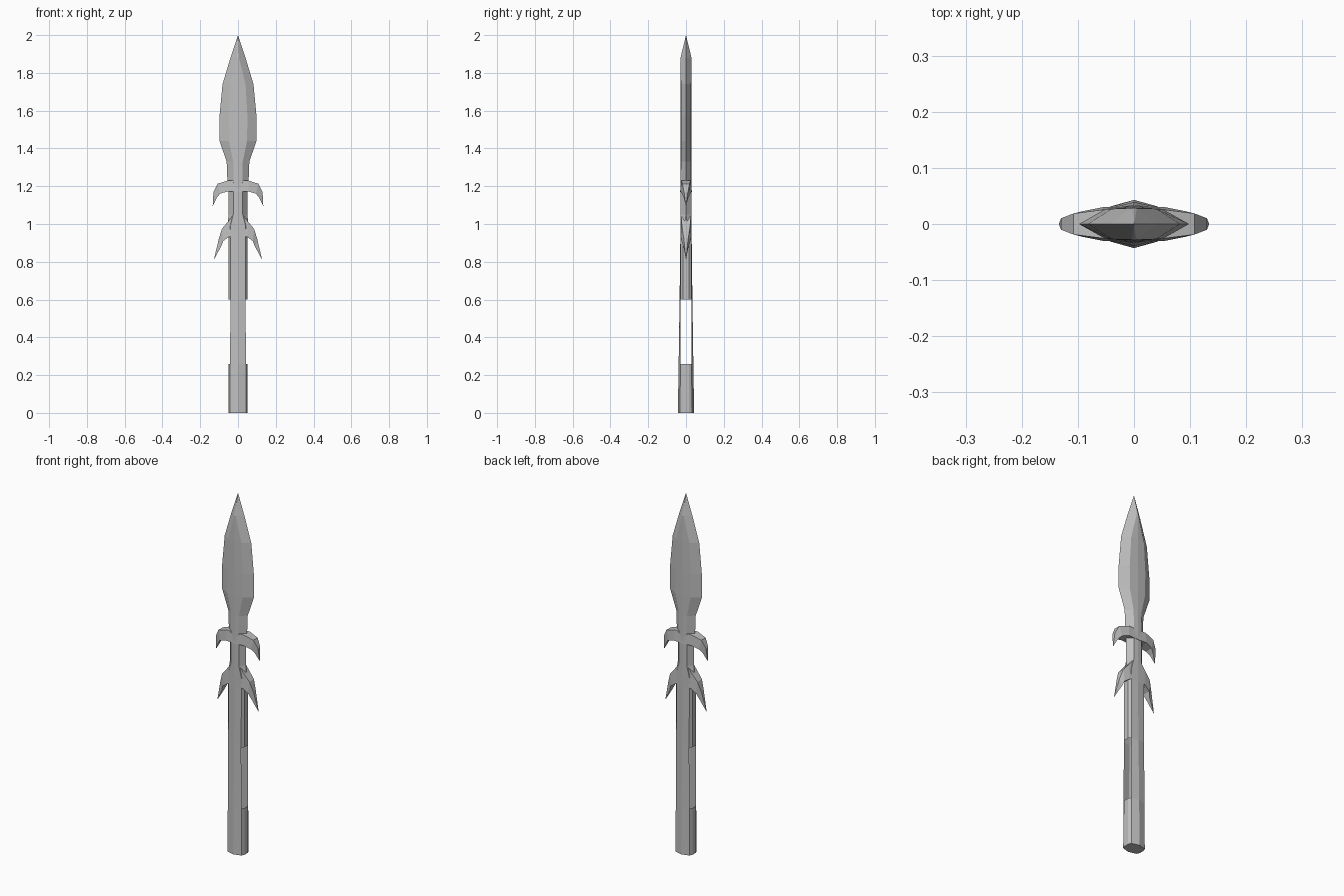
import bpy, bmesh

cube = bpy.data.objects.get("Cube")
if cube:
    bpy.data.objects.remove(cube, do_unlink=True)

steel = bpy.data.materials.new("plain_grey")
steel.use_nodes = True
GREY = (0.52, 0.52, 0.52, 1)
steel.diffuse_color = GREY
steel.node_tree.nodes["Principled BSDF"].inputs["Base Color"].default_value = GREY


def loft(name, rings, caps=(True, True), skip=lambda span, side: False):
    """Join equal rings of points into one flat-faced object."""
    bm = bmesh.new()
    loops = [[bm.verts.new(p) for p in ring] for ring in rings]
    count = len(loops[0])
    for span, (a, b) in enumerate(zip(loops, loops[1:])):
        for i in range(count):
            if not skip(span, i):
                j = (i + 1) % count
                bm.faces.new((a[i], a[j], b[j], b[i]))
    if caps[0]:
        bm.faces.new(loops[0][::-1])
    if caps[1]:
        bm.faces.new(loops[-1])
    bmesh.ops.remove_doubles(bm, verts=bm.verts, dist=0.0005)
    bmesh.ops.recalc_face_normals(bm, faces=bm.faces)
    mesh = bpy.data.meshes.new(name)
    bm.to_mesh(mesh)
    bm.free()
    mesh.materials.append(steel)
    obj = bpy.data.objects.new(name, mesh)
    bpy.context.collection.objects.link(obj)
    return obj


def section(z, ridge, px, py, edge, flat):
    """Ridged cross-section: centre ridge, panel corner, side edge."""
    right = [(0, -ridge), (px, -py), (edge, -flat), (edge, flat), (px, py)]
    return [(x, y, z) for x, y in right + [(-x, -y) for x, y in right]]


# Handle: the side panels are left open along the grip
handle = [
    section(0, 0.043, 0.043, 0.031, 0.05, 0.015),
    section(0.26, 0.039, 0.042, 0.03, 0.05, 0.015),
    section(0.6, 0.034, 0.04, 0.029, 0.05, 0.015),
    section(0.93, 0.03, 0.04, 0.028, 0.05, 0.015),
]
loft("handle", handle, caps=(True, False),
     skip=lambda span, side: span == 1 and side in (1, 2, 3, 6, 7, 8))

# Neck between the two pairs of barbs
neck = [
    section(0.93, 0.03, 0.04, 0.028, 0.05, 0.015),
    section(0.99, 0.03, 0.04, 0.028, 0.055, 0.008),
    section(1.05, 0.03, 0.025, 0.028, 0.05, 0),
    section(1.2, 0.03, 0.025, 0.028, 0.05, 0),
]
loft("neck", neck, caps=(False, False))

# Leaf-shaped blade
blade = [
    section(1.2, 0.029, 0.022, 0.027, 0.055, 0),
    section(1.33, 0.029, 0.025, 0.027, 0.06, 0),
    section(1.44, 0.03, 0.048, 0.027, 0.098, 0),
    section(1.57, 0.03, 0.05, 0.027, 0.098, 0),
    section(1.74, 0.03, 0.04, 0.027, 0.082, 0),
    section(1.88, 0.029, 0.005, 0.028, 0.04, 0),
    section(2.0, 0, 0, 0, 0, 0),
]
loft("blade", blade, caps=(True, False))


def barbs(name, stations):
    """Mirrored pair of hooks; station = outer x, z, inner x, z, half depth."""
    rings = [[(ox, -d * 0.85, oz), (ox, d * 0.85, oz), (ix, d, iz), (ix, -d, iz)]
             for ox, oz, ix, iz, d in stations]
    obj = loft(name, rings, caps=(False, False))
    obj.modifiers.new("mirror", 'MIRROR')


barbs("upper_barbs", [
    (0, 1.23, 0, 1.17, 0.031),
    (0.055, 1.23, 0.055, 1.173, 0.03),
    (0.108, 1.213, 0.095, 1.16, 0.022),
    (0.13, 1.17, 0.112, 1.14, 0.012),
    (0.134, 1.095, 0.134, 1.095, 0),
])
barbs("lower_barbs", [
    (0.025, 1.05, 0.03, 0.94, 0.029),
    (0.055, 1.01, 0.05, 0.93, 0.028),
    (0.085, 0.975, 0.078, 0.91, 0.023),
    (0.102, 0.92, 0.09, 0.88, 0.013),
    (0.128, 0.81, 0.128, 0.81, 0),
])
